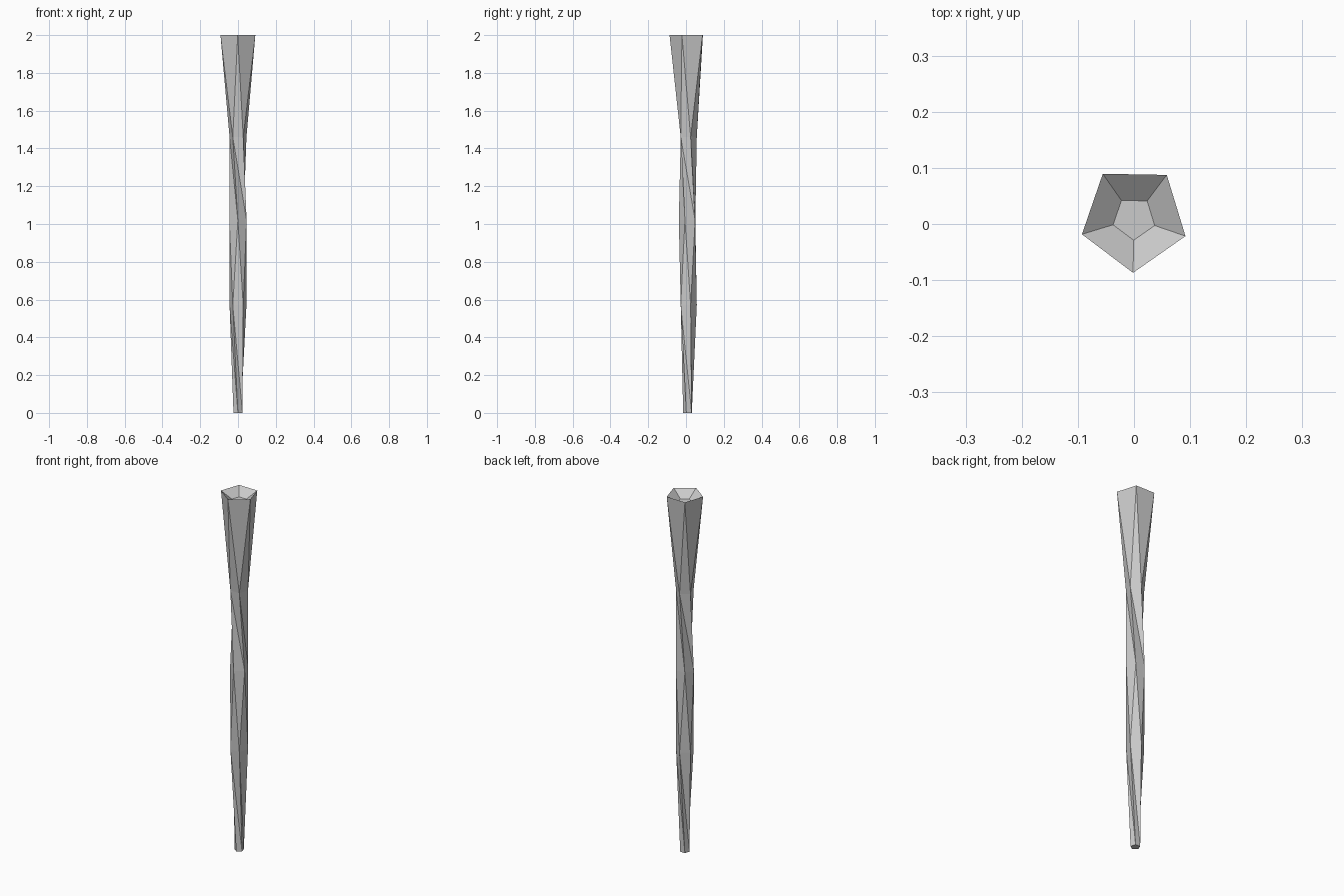
import bpy, bmesh
from math import sin, cos, radians

if "Cube" in bpy.data.objects:
    bpy.data.objects.remove(bpy.data.objects["Cube"])

SIDES = 5
CENTRE_Y = 0.01


def ring(bm, z, radius, twist):
    """Pentagon of vertices, first corner at the front, turned by twist degrees."""
    out = []
    for i in range(SIDES):
        a = radians(-90 + 360 / SIDES * i + twist)
        out.append(bm.verts.new((radius * cos(a), CENTRE_Y + radius * sin(a), z)))
    return out


def bridge(bm, low, high):
    """Triangulated wall between two rings, all diagonals leaning one way."""
    for i in range(SIDES):
        j = (i + 1) % SIDES
        bm.faces.new((low[i], low[j], high[i]))
        bm.faces.new((low[j], high[j], high[i]))


bm = bmesh.new()

# Shaft: alternate rings turned by half a side give the zigzag facets
shaft = [(0, 0.025, -1), (0.57, 0.047, -36), (1.02, 0.048, -1),
         (1.46, 0.047, -36), (2.0, 0.097, -1)]
rings = [ring(bm, *s) for s in shaft]

# Shallow cup sunk into the flared top
rings.append(ring(bm, 1.96, 0.039, -1))

for low, high in zip(rings, rings[1:]):
    bridge(bm, low, high)

# Foot cap and cup floor
bm.faces.new(rings[0][::-1])
bm.faces.new(rings[-1])
bmesh.ops.recalc_face_normals(bm, faces=bm.faces)

mesh = bpy.data.meshes.new("torch_handle")
bm.to_mesh(mesh)
bm.free()
handle = bpy.data.objects.new("torch_handle", mesh)
bpy.context.collection.objects.link(handle)
